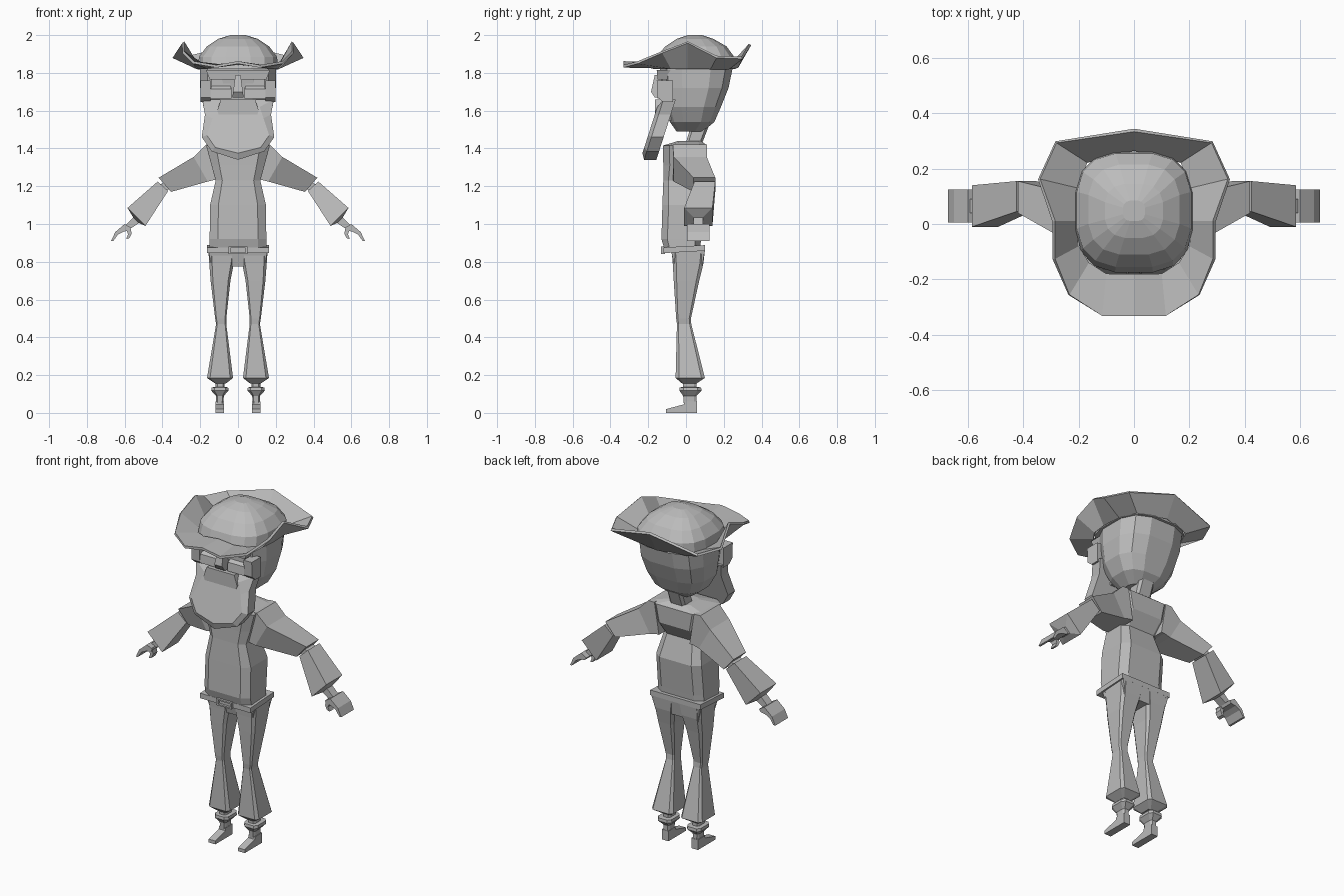
import bpy, bmesh, math

mat = bpy.data.materials.new("plain_grey")
mat.diffuse_color = (0.5, 0.5, 0.5, 1)


def finish(name, bm):
    bmesh.ops.recalc_face_normals(bm, faces=bm.faces)
    mesh = bpy.data.meshes.new(name)
    bm.to_mesh(mesh)
    bm.free()
    mesh.materials.append(mat)
    ob = bpy.data.objects.new(name, mesh)
    bpy.context.collection.objects.link(ob)
    return ob


def loft(name, rings, side=1):
    """Skin a list of equal-length rings and cap both ends; side=-1 mirrors in x."""
    bm = bmesh.new()
    vs = [[bm.verts.new((side * x, y, z)) for x, y, z in r] for r in rings]
    n = len(rings[0])
    for a, b in zip(vs, vs[1:]):
        for i in range(n):
            j = (i + 1) % n
            bm.faces.new((a[i], a[j], b[j], b[i]))
    bm.faces.new(vs[0])
    bm.faces.new(vs[-1])
    return finish(name, bm)


def ring(z, x0, x1, y0, y1, n=8, power=0.4):
    """Level ring between the given extents; low power makes it boxier."""
    pts = [2 * math.pi * (i + 0.5) / n for i in range(n)]
    f = lambda v: math.copysign(abs(v) ** power, v)
    k = f(math.cos(math.pi / n))
    return [((x0 + x1) / 2 + (x1 - x0) / 2 * f(math.cos(a)) / k,
             (y0 + y1) / 2 + (y1 - y0) / 2 * f(math.sin(a)) / k, z) for a in pts]


def rect(z, x0, x1, y0, y1, tilt=0):
    return [(x0, y0, z - tilt), (x1, y0, z - tilt), (x1, y1, z), (x0, y1, z)]


def cut(top, bottom, y0, y1):
    """Limb cross-section from a top and bottom (x, z) point."""
    (a, b), (c, d) = top, bottom
    return [(a, y0, b), (a, y1, b), (c, y1, d), (c, y0, d)]


def extrude_y(name, pts, y0, y1, side=1):
    return loft(name, [[(x, y, z) for x, z in pts] for y in (y0, y1)], side)


def extrude_x(name, pts, x0, x1, side=1):
    return loft(name, [[(x, y, z) for y, z in pts] for x in (x0, x1)], side)


# Head, tapering to the chin
loft("head", [ring(z, -w, w, a, b, 12, 0.7) for z, w, a, b in (
    (1.49, .075, -.05, .09), (1.54, .14, -.085, .15), (1.62, .183, -.115, .185),
    (1.72, .20, -.125, .225), (1.84, .20, -.14, .25))])

# Hat crown
loft("hat_crown", [ring(z, -w, w, a, b, 16, 0.7) for z, w, a, b in (
    (1.82, .212, -.175, .262), (1.885, .207, -.155, .255), (1.94, .165, -.11, .215),
    (1.98, .105, -.05, .145), (2.0, .04, .01, .085))])

# Wavy hat brim: outer rim points, each with a matching point on the crown
half = [(0, -.332, 1.855, 0, -.18, 1.85), (.115, -.332, 1.835, .10, -.18, 1.84),
        (.235, -.256, 1.855, .165, -.14, 1.83), (.29, -.126, 1.91, .205, -.08, 1.825),
        (.29, .01, 1.962, .215, .01, 1.825), (.343, .162, 1.885, .21, .13, 1.825),
        (.282, .296, 1.88, .17, .225, 1.825), (0, .339, 1.95, 0, .27, 1.83)]
full = half + [(-p[0], p[1], p[2], -p[3], p[4], p[5]) for p in half[-2:0:-1]]
bm = bmesh.new()
pairs = [(bm.verts.new(p[:3]), bm.verts.new(p[3:])) for p in full]
for (a, b), (c, d) in zip(pairs, pairs[1:] + pairs[:1]):
    bm.faces.new((a, c, d, b))
brim = finish("hat_brim", bm)
solid = brim.modifiers.new("thickness", 'SOLIDIFY')
solid.thickness = 0.014
solid.offset = 0

# Face: nose, brow, moustache
loft("nose", [rect(1.67, -.03, .03, -.165, -.1), rect(1.70, -.026, .026, -.185, -.1),
              rect(1.79, -.014, .014, -.165, -.1)])
loft("brow", [rect(1.765, -.15, .15, -.15, -.08), rect(1.815, -.17, .17, -.155, -.08)])
extrude_y("moustache", [(-.11, 1.60), (-.09, 1.545), (.09, 1.545), (.11, 1.60),
                        (.09, 1.66), (-.09, 1.66)], -.165, -.08)

# Beard: sloping front panel with a bevelled rim
slope = lambda z, off: -.165 - (1.58 - z) * .32 + off
outer = [(-.19, 1.66), (-.175, 1.58), (-.192, 1.46), (-.14, 1.385), (0, 1.34),
         (.14, 1.385), (.192, 1.46), (.175, 1.58), (.19, 1.66)]
inner = [(-.115, 1.62), (-.135, 1.56), (-.165, 1.47), (-.12, 1.405), (0, 1.375),
         (.12, 1.405), (.165, 1.47), (.135, 1.56), (.115, 1.62)]
loft("beard", [[(x, slope(z, .085), z) for x, z in outer],
               [(x, slope(z, .02), z) for x, z in outer],
               [(x, slope(z, 0), z) for x, z in inner]])

# Neck
loft("neck", [ring(1.40, -.05, .05, -.01, .075), ring(1.53, -.05, .05, .03, .125)])

# Torso
loft("torso", [ring(z, -w, w, a, b) for z, w, a, b in (
    (.87, .15, -.115, .075), (.92, .15, -.13, .08), (1.10, .148, -.125, .10),
    (1.23, .118, -.12, .06), (1.31, .14, -.12, .11), (1.415, .168, -.123, .112),
    (1.44, .07, -.04, .08))])

# Belt and buckle
loft("belt", [rect(.858, -.165, .165, -.118, .1, .012), rect(.888, -.165, .165, -.118, .1, .012)])
for x0, x1, z0, z1 in ((-.05, .05, .842, .85), (-.05, .05, .872, .88),
                       (-.05, -.04, .85, .872), (.04, .05, .85, .872)):
    loft("buckle_bar", [rect(z0, x0, x1, -.132, -.11), rect(z1, x0, x1, -.132, -.11)])

# Hips
loft("hips", [rect(.775, -.14, .14, -.06, .085), rect(.86, -.157, .157, -.08, .1)])

for s, tag in ((1, "right"), (-1, "left")):
    # Cheek frames and eyes
    extrude_x(tag + "_cheek", [(-.155, 1.76), (-.15, 1.67), (-.12, 1.645), (-.07, 1.645),
                               (-.07, 1.76)], .145, .198, s)
    loft(tag + "_eye", [rect(1.665, .035, .145, -.15, -.08),
                        rect(1.715, .035, .145, -.145, -.08),
                        rect(1.73, .04, .14, -.128, -.08),
                        rect(1.77, .04, .14, -.128, -.08)], s)
    # Flared trouser leg
    loft(tag + "_trouser_leg", [ring(z, a, b, c, d, 8, .3) for z, a, b, c, d in (
        (.155, .065, .12, -.02, .055), (.185, .026, .164, -.055, .10),
        (.47, .062, .116, -.048, .028), (.50, .062, .121, -.052, .026),
        (.70, .04, .145, -.065, .07), (.79, .022, .152, -.07, .092),
        (.86, .01, .157, -.076, .1))], s)
    # Boot: flared cuff, ankle and pointed foot
    loft(tag + "_boot_cuff", [ring(z, a, b, c, d, 8, .5) for z, a, b, c, d in (
        (.03, .078, .114, -.01, .055), (.09, .075, .117, -.015, .055),
        (.118, .05, .142, -.035, .082), (.135, .052, .14, -.033, .08),
        (.137, .072, .118, -.015, .055), (.165, .072, .118, -.015, .055))], s)
    extrude_x(tag + "_foot", [(.057, 0), (.057, .06), (-.008, .06), (-.012, .045),
                              (-.105, .02), (-.105, 0)], .075, .118, s)
    # Shoulder and upper arm
    loft(tag + "_upper_arm", [cut((.13, 1.42), (.10, 1.235), -.07, .11),
                              cut((.17, 1.42), (.12, 1.235), -.07, .11),
                              cut((.235, 1.355), (.16, 1.225), -.065, .11),
                              cut((.42, 1.245), (.355, 1.17), .04, .155)], s)
    # Elbow
    loft(tag + "_elbow", [cut((.39, 1.22), (.365, 1.185), .06, .14),
                          cut((.43, 1.2), (.39, 1.175), .06, .14)], s)
    # Flared forearm sleeve and wrist
    loft(tag + "_forearm", [cut((.425, 1.225), (.37, 1.175), .045, .155),
                            cut((.585, 1.085), (.49, .99), -.01, .14),
                            cut((.555, 1.035), (.525, 1.005), .04, .09),
                            cut((.595, .995), (.57, .975), .04, .09)], s)
    # Curled hand with thumb
    extrude_y(tag + "_fingers", [(.565, .98), (.60, 1.0), (.65, .957), (.672, .91),
                                 (.66, .91), (.635, .945), (.605, .96), (.575, .965)],
              .005, .125, s)
    extrude_y(tag + "_thumb", [(.57, .985), (.592, .972), (.582, .945), (.592, .92),
                               (.575, .925), (.563, .95)], .01, .05, s)
